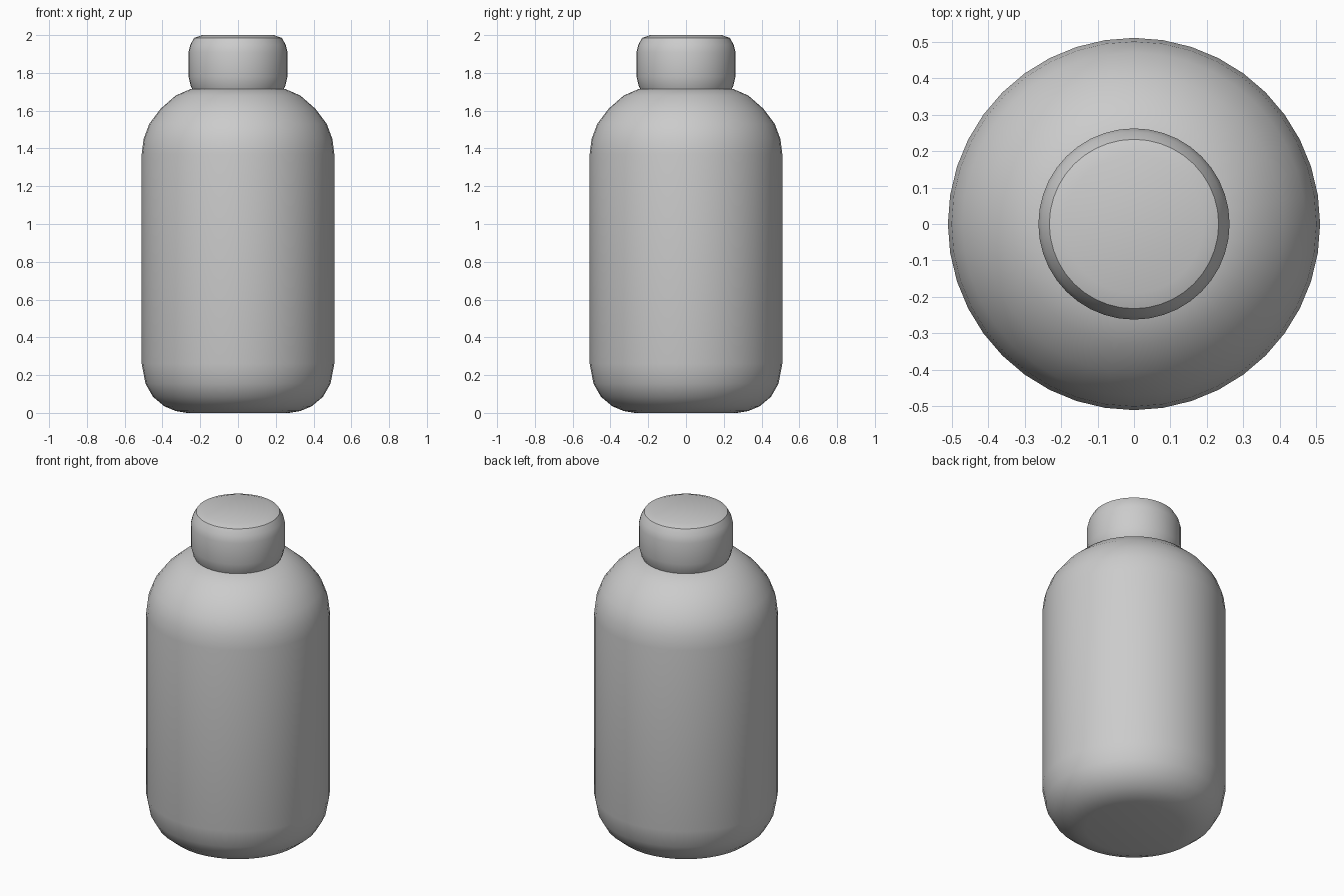
import bpy, bmesh, math

cube = bpy.data.objects.get("Cube")
if cube:
    bpy.data.objects.remove(cube, do_unlink=True)

grey = bpy.data.materials.new("plain grey")
grey.use_nodes = True
colour = (0.6, 0.6, 0.6, 1)
grey.diffuse_color = colour
grey.node_tree.nodes["Principled BSDF"].inputs["Base Color"].default_value = colour


def lathe(name, profile, sides=40):
    """Turn a (radius, height) profile around z and close both ends."""
    bm = bmesh.new()
    rings = []
    for r, z in profile:
        angles = [2 * math.pi * i / sides for i in range(sides)]
        rings.append([bm.verts.new((r * math.cos(a), r * math.sin(a), z)) for a in angles])
    for low, high in zip(rings, rings[1:]):
        for i in range(sides):
            j = (i + 1) % sides
            bm.faces.new((low[i], low[j], high[j], high[i]))
    bm.faces.new(rings[0][::-1])
    bm.faces.new(rings[-1])
    mesh = bpy.data.meshes.new(name)
    bm.to_mesh(mesh)
    bm.free()
    mesh.materials.append(grey)
    obj = bpy.data.objects.new(name, mesh)
    bpy.context.collection.objects.link(obj)
    bpy.ops.object.select_all(action="DESELECT")
    obj.select_set(True)
    bpy.context.view_layer.objects.active = obj
    bpy.ops.object.shade_smooth_by_angle(angle=math.radians(40))
    return obj


# Body: rounded foot, straight wall, domed shoulder
lathe("bottle_body", [
    (0.27, 0), (0.33, 0.01), (0.39, 0.035), (0.45, 0.085), (0.49, 0.155), (0.51, 0.26),
    (0.51, 1.37), (0.5, 1.45), (0.47, 1.53), (0.41, 1.61), (0.33, 1.68), (0.25, 1.715), (0.2, 1.72),
])

# Cap: slightly tucked base and a softened top rim
lathe("bottle_cap", [
    (0.235, 1.7), (0.25, 1.73), (0.262, 1.78), (0.262, 1.91),
    (0.252, 1.95), (0.232, 1.985), (0.19, 2),
])
